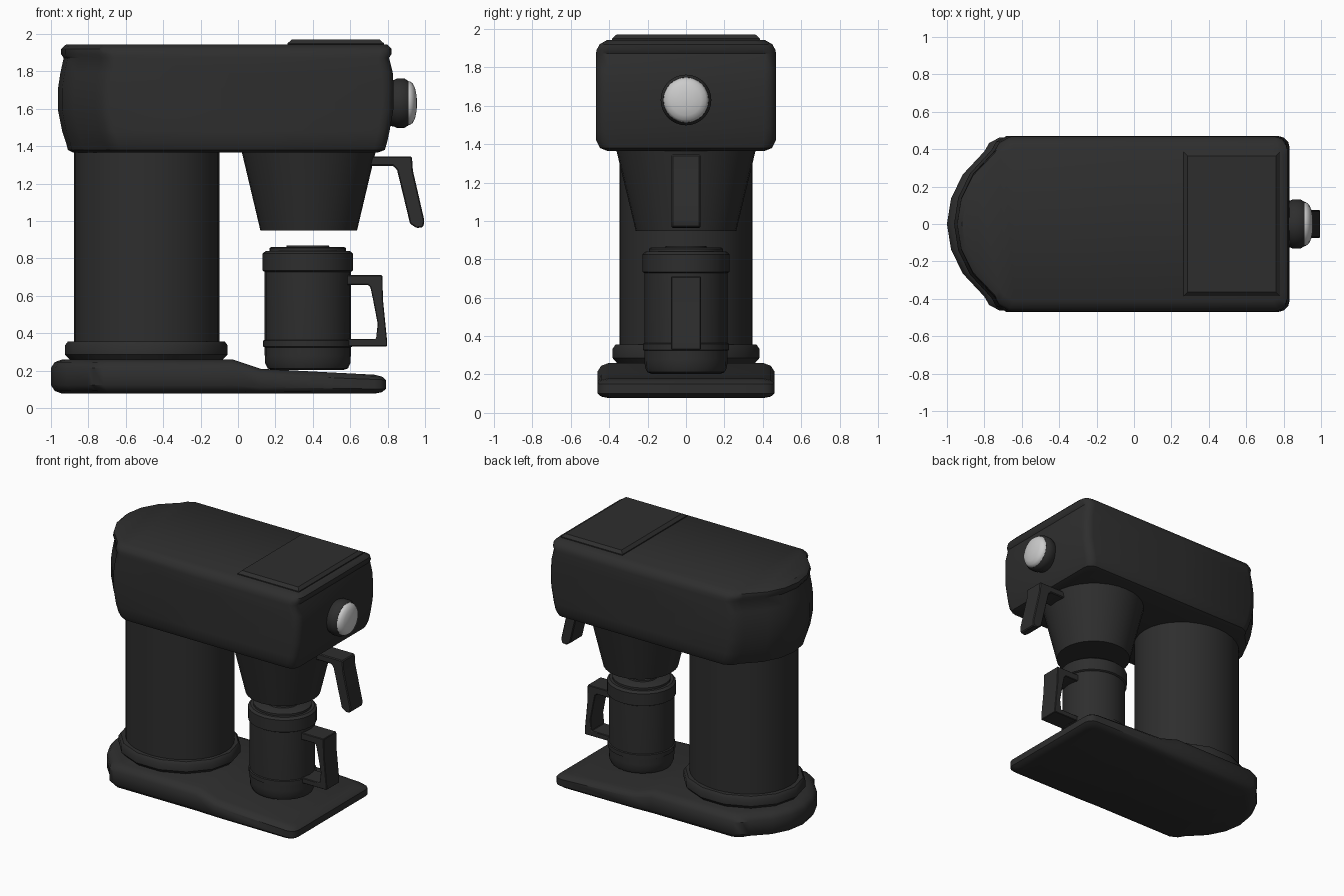
import bpy, bmesh, math

if "Cube" in bpy.data.objects:
    bpy.data.objects.remove(bpy.data.objects["Cube"])


def material(name, v):
    m = bpy.data.materials.new(name)
    m.diffuse_color = (v, v, v, 1)
    m.use_nodes = True
    m.node_tree.nodes["Principled BSDF"].inputs["Base Color"].default_value = m.diffuse_color
    return m


BLACK = material("matte black", 0.027)
SILVER = material("silver", 0.6)


def finish(bm, name, mat, angle=40):
    bmesh.ops.recalc_face_normals(bm, faces=bm.faces)
    me = bpy.data.meshes.new(name)
    bm.to_mesh(me)
    bm.free()
    me.materials.append(mat)
    for p in me.polygons:
        p.use_smooth = True
    me.set_sharp_from_angle(angle=math.radians(angle))
    ob = bpy.data.objects.new(name, me)
    bpy.context.collection.objects.link(ob)
    return ob


def bevel(bm, width, segments=1):
    bmesh.ops.bevel(bm, geom=bm.edges[:], offset=width, segments=segments,
                    profile=0.5, affect='EDGES')


def half_outline(xl, xr, w, r=0.06):
    """Upper half of a plan outline: bowed left end, square right end."""
    k = w / 0.47
    bow = [(0.022, 0.14), (0.085, 0.27), (0.20, 0.395), (0.225, 0.44), (0.28, 0.47)]
    pts = [(xl + dx, y * k) for dx, y in bow]
    pts += [(-0.03, w), (0.12, w)]
    for a in (90, 60, 30, 0):
        t = math.radians(a)
        pts.append((xr - r + r * math.cos(t), w - r + r * math.sin(t)))
    return pts


def loft(name, layers, mat):
    """layers: (xl, xr, half width, height function of x)."""
    bm = bmesh.new()
    rings = []
    for xl, xr, w, zf in layers:
        up = half_outline(xl, xr, w)
        pts = [(xl, 0)] + up + [(x, -y) for x, y in reversed(up)]
        rings.append([bm.verts.new((x, y, zf(x))) for x, y in pts])
    n = len(rings[0])
    for a, b in zip(rings, rings[1:]):
        for i in range(n):
            j = (i + 1) % n
            bm.faces.new((a[i], a[j], b[j], b[i]))
    for r in (rings[0], rings[-1]):
        bm.faces.new((r[0], r[1], r[n - 1]))
        for i in range(1, (n - 1) // 2):
            bm.faces.new((r[i], r[i + 1], r[n - i - 1], r[n - i]))
    return finish(bm, name, mat)


def lathe(name, profile, mat, centre, sides=24, sy=1.0, axis='Z'):
    """Turn (radius, height) pairs about z or x, with flat end caps."""
    bm = bmesh.new()
    rings = []
    for r, h in profile:
        ring = []
        for i in range(sides):
            t = 2 * math.pi * i / sides
            c, s = r * math.cos(t), r * math.sin(t)
            p = (c, s * sy, h) if axis == 'Z' else (h, c, s)
            ring.append(bm.verts.new([a + b for a, b in zip(p, centre)]))
        rings.append(ring)
    for a, b in zip(rings, rings[1:]):
        for i in range(sides):
            j = (i + 1) % sides
            bm.faces.new((a[i], a[j], b[j], b[i]))
    bm.faces.new(rings[0])
    bm.faces.new(rings[-1])
    return finish(bm, name, mat)


def prism(name, profile, half, mat, edge=0.006):
    """Extrude an x-z profile across y."""
    bm = bmesh.new()
    f = bm.faces.new([bm.verts.new((x, -half, z)) for x, z in profile])
    ext = bmesh.ops.extrude_face_region(bm, geom=[f])
    for v in ext['geom']:
        if isinstance(v, bmesh.types.BMVert):
            v.co.y = half
    bmesh.ops.recalc_face_normals(bm, faces=bm.faces)
    bevel(bm, edge)
    return finish(bm, name, mat, 30)


# base with thick rear and thin sloping tray
def tray_top(x):
    if x < -0.03:
        return 0.26
    if x < 0.12:
        return 0.26 - (x + 0.03) / 0.15 * 0.05
    return 0.21 - (x - 0.12) / 0.67 * 0.035


base = []
for f, inset in ((0, .06), (.08, .02), (.25, 0), (.75, 0), (.92, .02), (1, .06)):
    base.append((-1 + inset, 0.79 - inset, 0.462 - inset,
                 lambda x, f=f: 0.077 + f * (tray_top(x) - 0.077)))
loft("base", base, BLACK)

# head housing with bulged ends and a top lip
head = [(-.88, .745, .41, 1.365), (-.91, .785, .448, 1.38), (-.92, .797, .468, 1.42),
        (-.94, .81, .47, 1.48), (-.962, .83, .47, 1.59), (-.962, .832, .47, 1.71),
        (-.95, .828, .47, 1.79), (-.932, .808, .469, 1.872), (-.946, .82, .465, 1.892),
        (-.946, .822, .45, 1.92), (-.92, .80, .41, 1.943)]
loft("head", [(a, b, w, lambda x, z=z: z) for a, b, w, z in head], BLACK)

# tank lid plate on top of the head
bm = bmesh.new()
lid = []
for z, d in ((1.93, 0), (1.95, 0), (1.97, 0.022)):
    x0, x1, y = 0.265 + d, 0.78 - d, 0.385 - d
    lid.append([bm.verts.new(p) for p in
                ((x0, -y, z), (x1, -y, z), (x1, y, z), (x0, y, z))])
for a, b in zip(lid, lid[1:]):
    for i in range(4):
        j = (i + 1) % 4
        bm.faces.new((a[i], a[j], b[j], b[i]))
bm.faces.new(lid[0])
bm.faces.new(lid[-1])
finish(bm, "tank_lid", BLACK, 20)

# column and its foot ring
lathe("column", [(.388, .25), (.388, 1.38)], BLACK, (-.4875, 0, 0), 32, .895)
lathe("column_ring", [(.40, .25), (.42, .27), (.435, .285), (.435, .335), (.42, .355),
                      (.38, .357)], BLACK, (-.49, 0, 0), 14, .90)

# filter basket and handle
lathe("filter_basket", [(.258, .948), (.358, 1.37)], BLACK, (.378, 0, 0), 32, 1.015)
prism("basket_handle", [(.68, 1.345), (.93, 1.345), (.935, 1.27), (.997, 1.0), (.99, .967),
                        (.955, .962), (.92, .985), (.85, 1.275), (.83, 1.295), (.68, 1.295)],
      .075, BLACK)

# control knob with silver cap
knob = (0, 0, 1.63)
lathe("knob", [(.12, .80), (.125, .835), (.132, .85), (.132, .89), (.118, .912)],
      BLACK, knob, 32, axis='X')
lathe("knob_cap", [(.117, .905), (.117, .918), (.105, .935), (.08, .947), (.04, .955),
                   (.005, .957)], SILVER, knob, 32, axis='X')

# carafe: body, lower band, collar, lid
spot = (.373, 0, 0)
lathe("carafe_body", [(.19, .203), (.215, .212), (.228, .24), (.23, .28), (.23, .75)],
      BLACK, spot, 24, .94)
lathe("carafe_band", [(.225, .322), (.238, .328), (.238, .36), (.225, .367)],
      BLACK, spot, 24, .94)
lathe("carafe_collar", [(.225, .725), (.242, .735), (.242, .825), (.225, .84)],
      BLACK, spot, 24, .94)
lathe("carafe_lid", [(.205, .83), (.205, .855), (.195, .861)], BLACK, spot, 24, .94)
lathe("carafe_lid_button", [(.118, .85), (.113, .87)], BLACK, spot, 24, .94)
prism("carafe_handle", [(.57, .71), (.772, .71), (.775, .58), (.797, .36), (.797, .33),
                        (.57, .33), (.57, .37), (.738, .37), (.747, .45), (.722, .58),
                        (.708, .645), (.695, .658), (.57, .658)], .078, BLACK, .004)
